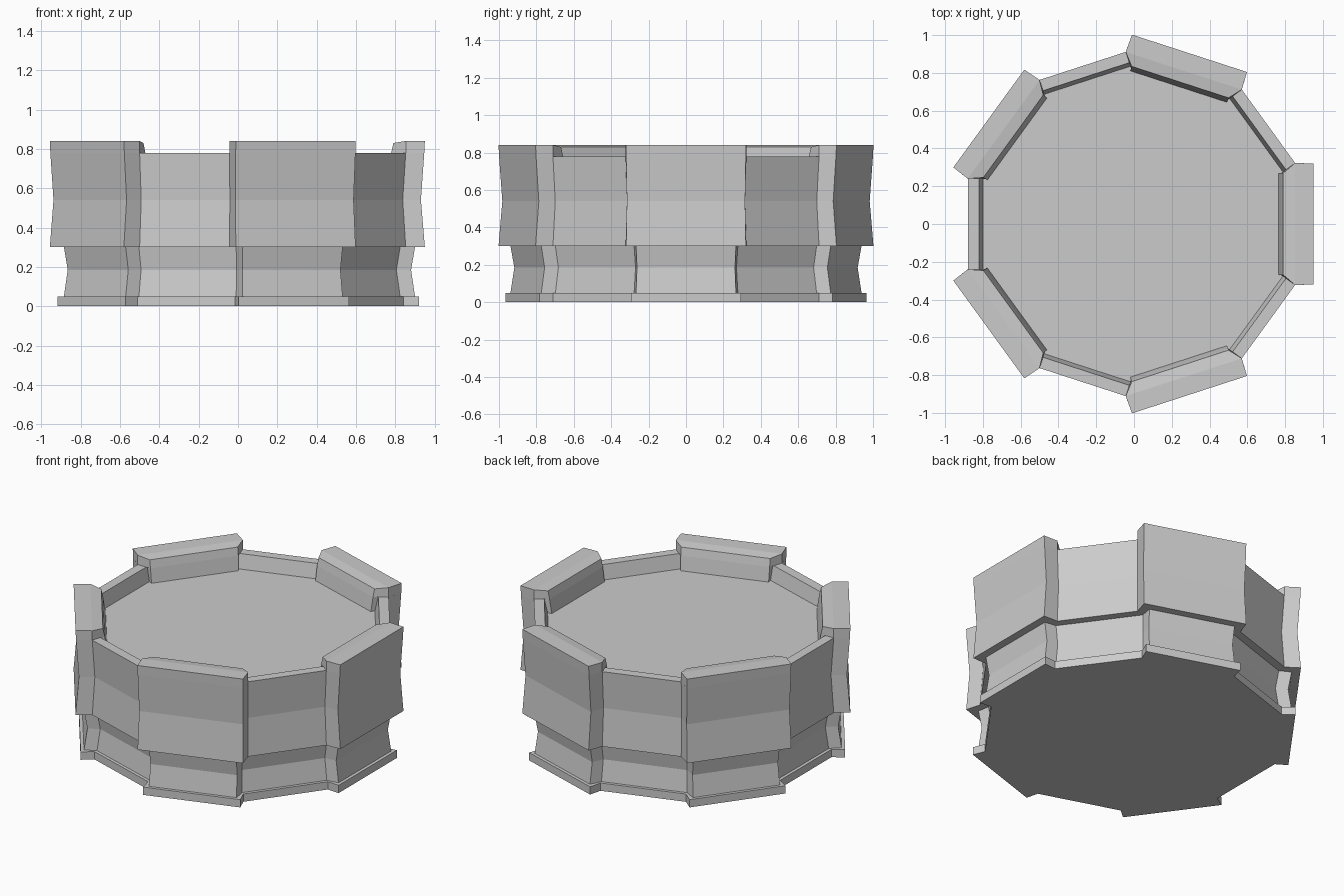
import bpy, bmesh
from math import sin, cos, pi

if "Cube" in bpy.data.objects:
    bpy.data.objects.remove(bpy.data.objects["Cube"])

N = 5  # five raised panels alternating with five recessed panels


def corner(apothem, side, angle, z):
    """Corner of a flat panel facing 'angle', offset sideways by 'side'."""
    return (apothem * cos(angle) - side * sin(angle),
            apothem * sin(angle) + side * cos(angle), z)


def ring(bm, z, ap, hp, ar, hr):
    """One 20-sided outline: raised panel (ap, hp) then recess (ar, hr)."""
    verts = []
    for i in range(N):
        a = 2 * pi * i / N
        b = a + pi / N
        for args in ((ap, -hp, a), (ap, hp, a), (ar, -hr, b), (ar, hr, b)):
            verts.append(bm.verts.new(corner(*args, z)))
    return verts


def finish(bm, name):
    bmesh.ops.recalc_face_normals(bm, faces=bm.faces)
    me = bpy.data.meshes.new(name)
    bm.to_mesh(me)
    bm.free()
    bpy.context.collection.objects.link(bpy.data.objects.new(name, me))


# Stacked outlines: z, raised apothem / half width, recess apothem / half width
PROFILE = [
    (0.00, 0.92, 0.295, 0.85, 0.26),    # base plinth
    (0.05, 0.92, 0.295, 0.85, 0.26),
    (0.05, 0.90, 0.267, 0.83, 0.26),    # lower waist
    (0.185, 0.88, 0.262, 0.81, 0.255),
    (0.30, 0.90, 0.267, 0.83, 0.26),
    (0.30, 0.95, 0.32, 0.88, 0.24),     # upper wall
    (0.54, 0.93, 0.316, 0.863, 0.237),
    (0.78, 0.947, 0.32, 0.88, 0.24),
    (0.78, 0.779, 0.27, 0.82, 0.25),    # rim, then down to the roof deck
    (0.69, 0.765, 0.268, 0.80, 0.245),
]

# Main body
bm = bmesh.new()
rings = [ring(bm, *p) for p in PROFILE]
for lo, hi in zip(rings, rings[1:]):
    for i in range(len(lo)):
        j = (i + 1) % len(lo)
        bm.faces.new((lo[i], lo[j], hi[j], hi[i]))
bm.faces.new(rings[0][::-1])
bm.faces.new(rings[-1])
finish(bm, "tower_body")

# Raised parapet block on top of each projecting panel
LOW = [(0.947, 0.32, 0.78), (0.853, 0.323, 0.78), (0.779, 0.27, 0.78)]
TOP = [(0.95, 0.32, 0.84), (0.853, 0.323, 0.84), (0.79, 0.27, 0.83)]
for i in range(N):
    bm = bmesh.new()
    ang = 2 * pi * i / N
    grid = []
    for pts in (LOW, TOP):
        grid.append([[bm.verts.new(corner(x, s * y, ang, z)) for x, y, z in pts]
                     for s in (-1, 1)])
    for left, right in grid:                      # underside and top
        for k in range(2):
            bm.faces.new((left[k], right[k], right[k + 1], left[k + 1]))
    (bl, br), (tl, tr) = grid
    for b, t in ((bl, tl), (br, tr)):             # ends
        for k in range(2):
            bm.faces.new((b[k], b[k + 1], t[k + 1], t[k]))
    for k in (0, 2):                              # outer and inner face
        bm.faces.new((bl[k], br[k], tr[k], tl[k]))
    finish(bm, f"parapet_block_{i + 1}")
